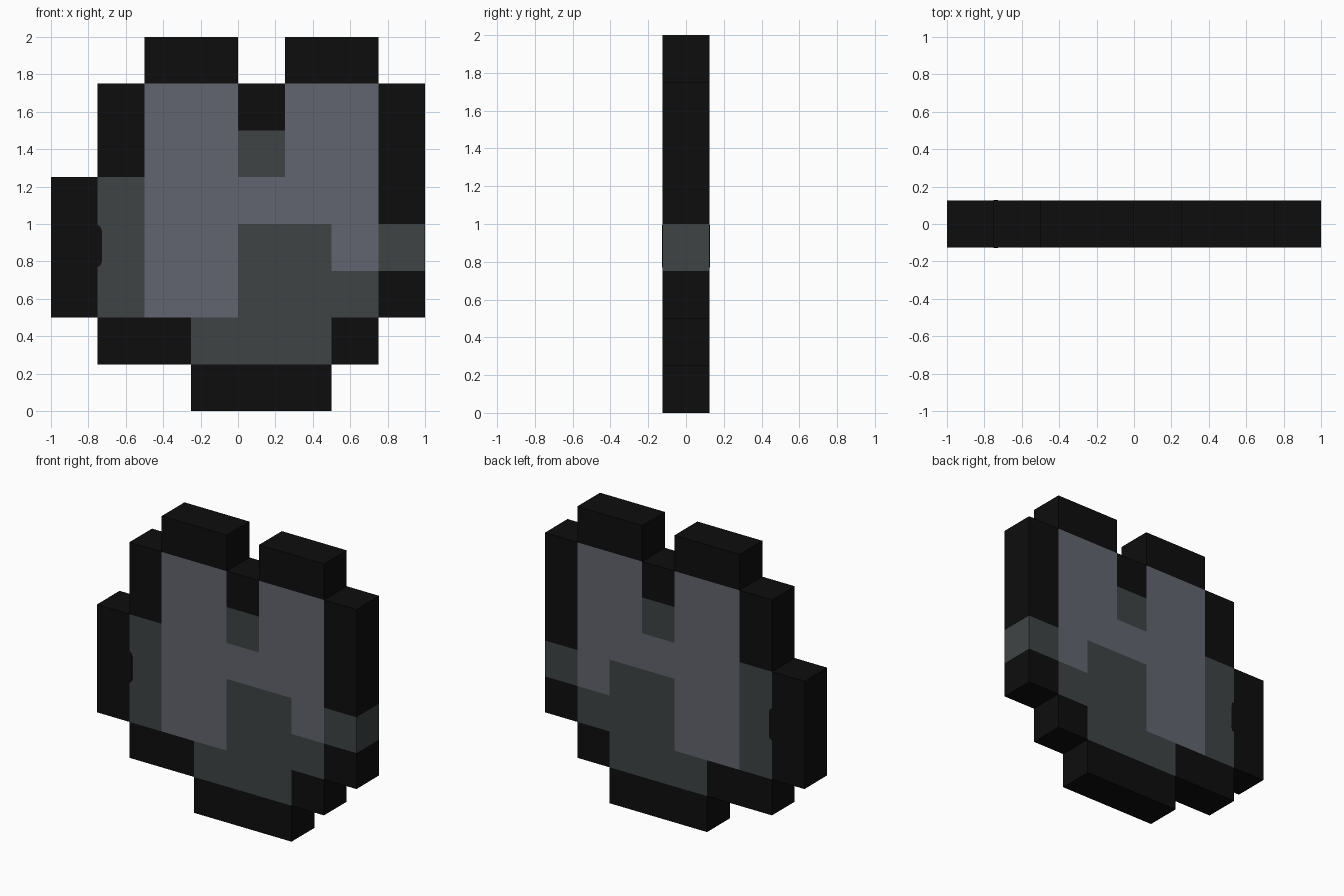
import bpy, bmesh

if "Cube" in bpy.data.objects:
    bpy.data.objects.remove(bpy.data.objects["Cube"])

CELL, HALF = 0.25, 0.125
# Pixel plan, top row first: K black outline, D dark grey, L light grey
PLAN = ["..KK.KK.",
        ".KLLKLLK",
        ".KLLDLLK",
        "KDLLLLLK",
        "KDLLDDLD",
        "KDLLDDDK",
        ".KKDDDK.",
        "...KKK.."]


def srgb(v):
    c = v / 255
    return c / 12.92 if c <= 0.04045 else ((c + 0.055) / 1.055) ** 2.4


def material(name, rgb):
    m = bpy.data.materials.new(name)
    m.diffuse_color = (*[srgb(v) for v in rgb], 1)
    m.use_nodes = True
    m.node_tree.nodes["Principled BSDF"].inputs["Base Color"].default_value = m.diffuse_color
    return m


MATS = {"K": material("outline black", (13, 13, 13)),
        "D": material("dark grey green", (63, 68, 68)),
        "L": material("light slate grey", (97, 101, 110))}
KEYS = list(MATS)


def finish(bm, name, mats):
    bmesh.ops.recalc_face_normals(bm, faces=bm.faces[:])
    me = bpy.data.meshes.new(name)
    bm.to_mesh(me)
    bm.free()
    for m in mats:
        me.materials.append(m)
    ob = bpy.data.objects.new(name, me)
    bpy.context.collection.objects.link(ob)
    return ob


# Pixel slab: front and back faces per cell, rim walls only where the neighbour is empty
def filled(c, r):
    return 0 <= r < 8 and 0 <= c < 8 and PLAN[r][c] != "."


bm = bmesh.new()
for r, row in enumerate(PLAN):
    for c, key in enumerate(row):
        if key == ".":
            continue
        x, z = -1 + c * CELL, 2 - (r + 1) * CELL
        ring = [(x, z), (x + CELL, z), (x + CELL, z + CELL), (x, z + CELL)]
        front = [bm.verts.new((px, -HALF, pz)) for px, pz in ring]
        back = [bm.verts.new((px, HALF, pz)) for px, pz in ring]
        faces = [bm.faces.new(front), bm.faces.new(back[::-1])]
        for i, (dc, dr) in enumerate([(0, 1), (1, 0), (0, -1), (-1, 0)]):
            if not filled(c + dc, r + dr):
                j = (i + 1) % 4
                faces.append(bm.faces.new((front[j], front[i], back[i], back[j])))
        for f in faces:
            f.material_index = KEYS.index(key)
bmesh.ops.remove_doubles(bm, verts=bm.verts[:], dist=1e-4)
finish(bm, "pixel_slab", MATS.values())

# Small black bulge of the outline on the left, front and back
bulge = [(-0.75, 0.77), (-0.735, 0.78), (-0.727, 0.80),
         (-0.727, 0.96), (-0.735, 0.985), (-0.75, 0.995)]
for name, y in (("front_bulge", -HALF - 0.002), ("back_bulge", HALF)):
    bm = bmesh.new()
    face = bm.faces.new([bm.verts.new((x, y, z)) for x, z in bulge])
    ext = bmesh.ops.extrude_face_region(bm, geom=[face])
    bmesh.ops.translate(bm, vec=(0, 0.002, 0),
                        verts=[v for v in ext["geom"] if isinstance(v, bmesh.types.BMVert)])
    finish(bm, name, [MATS["K"]])
